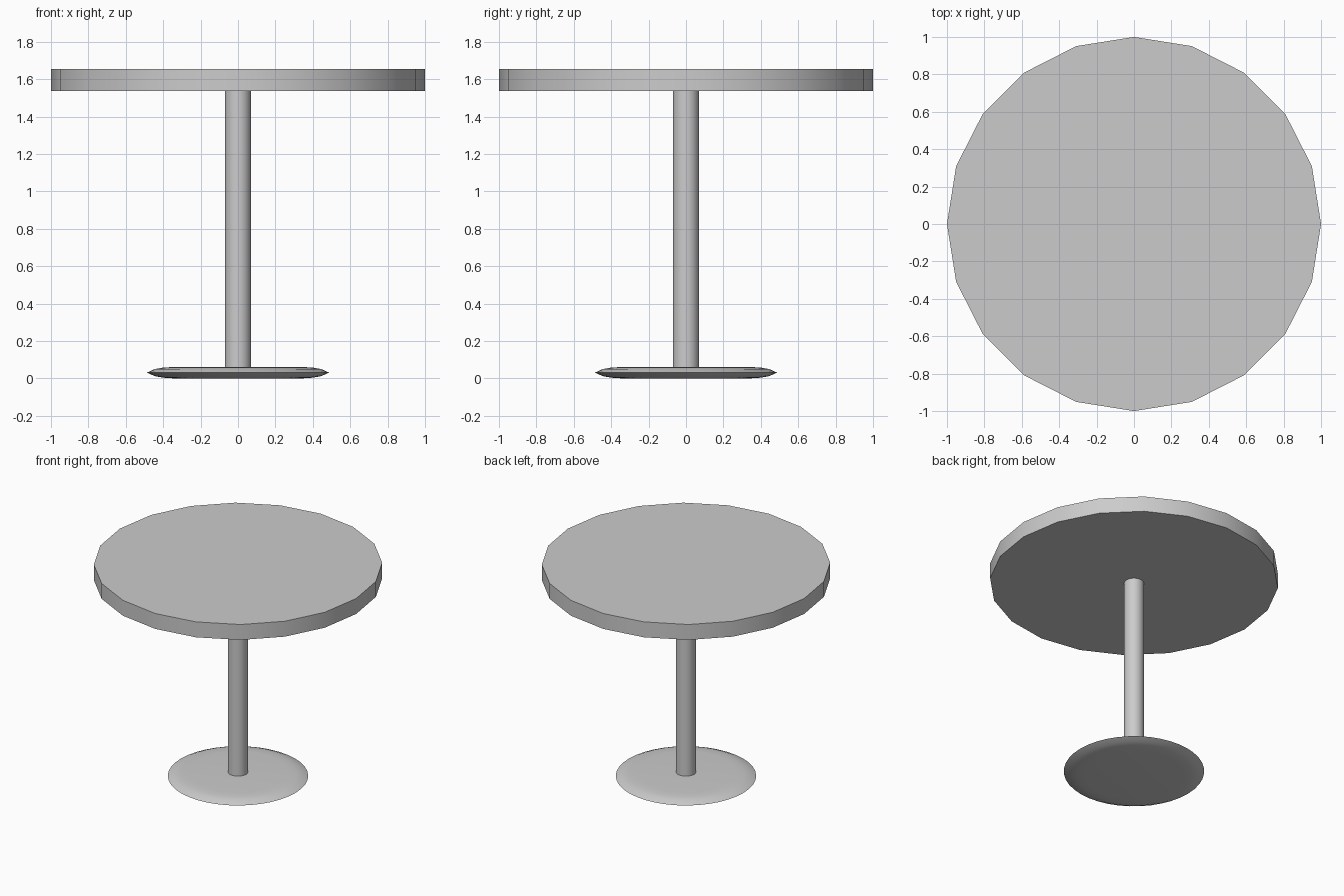
import bpy, bmesh
from math import cos, sin, pi, radians

if "Cube" in bpy.data.objects:
    bpy.data.objects.remove(bpy.data.objects["Cube"])


def lathe(name, profile, sides, angle=30):
    """Revolve (radius, z) points, bottom to top, and cap both ends."""
    bm = bmesh.new()
    rings = [[bm.verts.new((r * cos(2 * pi * i / sides), r * sin(2 * pi * i / sides), z))
              for i in range(sides)] for r, z in profile]
    for lo, hi in zip(rings, rings[1:]):
        for i in range(sides):
            j = (i + 1) % sides
            bm.faces.new((lo[i], lo[j], hi[j], hi[i]))
    bm.faces.new(rings[0][::-1])
    bm.faces.new(rings[-1])
    me = bpy.data.meshes.new(name)
    bm.to_mesh(me)
    bm.free()
    ob = bpy.data.objects.new(name, me)
    bpy.context.collection.objects.link(ob)
    bpy.ops.object.select_all(action='DESELECT')
    ob.select_set(True)
    bpy.context.view_layer.objects.active = ob
    bpy.ops.object.shade_smooth_by_angle(angle=radians(angle))
    return ob


# Twenty-sided table top
lathe("table_top", [(1.0, 1.537), (1.0, 1.655)], 20)

# Central column, ends tucked against top and base
lathe("column", [(0.069, 0.05), (0.069, 1.54)], 32)

# Thin rounded foot disc
lathe("base", [(0.34, 0.0), (0.40, 0.004), (0.445, 0.012), (0.487, 0.031),
               (0.445, 0.05), (0.40, 0.058), (0.34, 0.061)], 40, 60)
